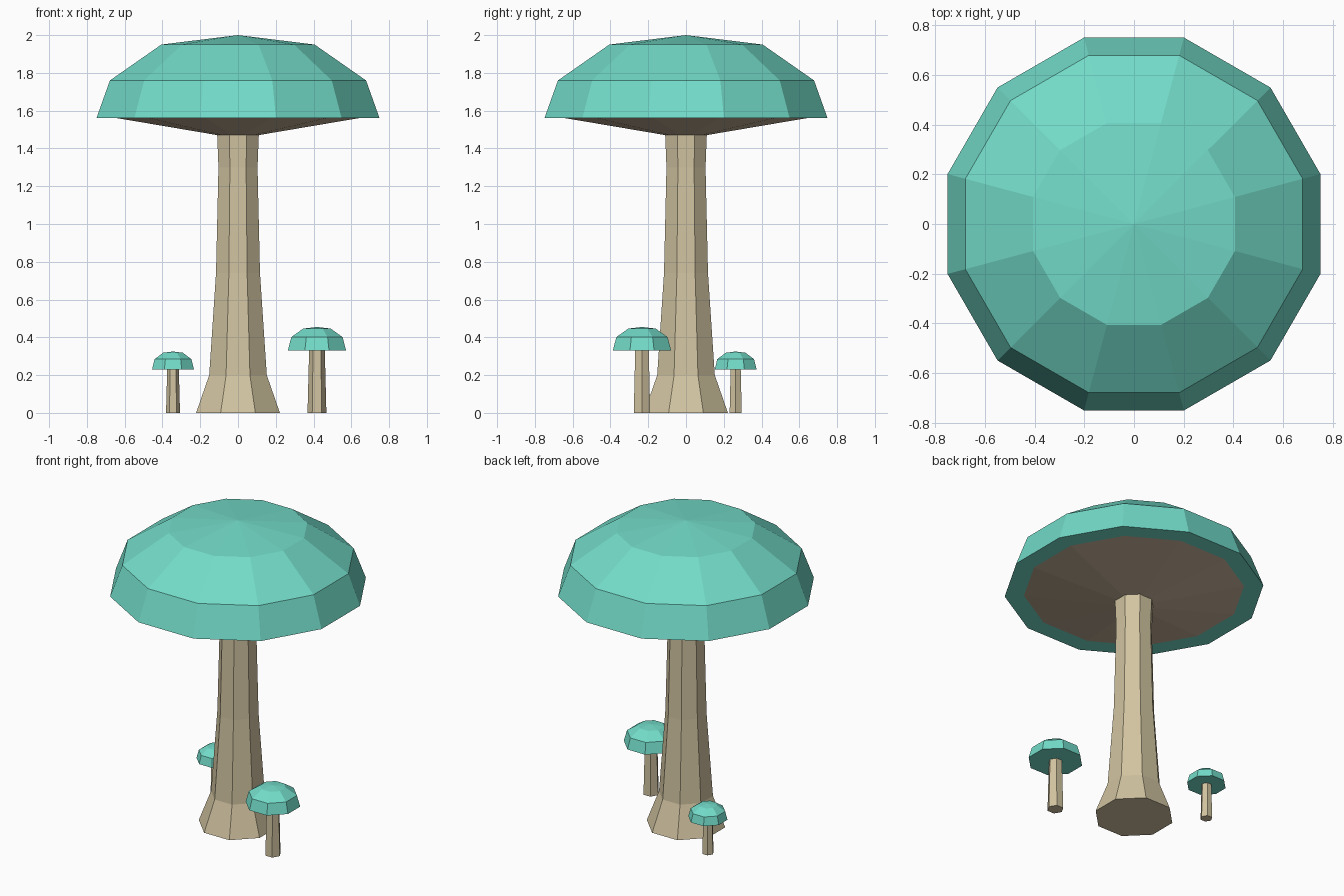
import bpy
import bmesh
from math import cos, sin, pi

cube = bpy.data.objects.get("Cube")
if cube:
    bpy.data.objects.remove(cube, do_unlink=True)


def make_material(name, rgb):
    mat = bpy.data.materials.new(name)
    mat.use_nodes = True
    colour = (*rgb, 1.0)
    mat.diffuse_color = colour
    mat.node_tree.nodes["Principled BSDF"].inputs["Base Color"].default_value = colour
    return mat


TEAL = make_material("teal cap", (0.17, 0.71, 0.58))
CREAM = make_material("cream stem", (0.64, 0.55, 0.355))
BROWN = make_material("gill tan", (0.58, 0.46, 0.33))


def lathe(name, profile, sides, turn, mat, centre=(0, 0), close_start=True):
    """Flat-shaded solid of revolution; a zero radius makes a point."""
    bm = bmesh.new()
    rings = []
    for r, z in profile:
        count = sides if r > 0 else 1
        rings.append([bm.verts.new((r * cos(turn + 2 * pi * i / sides),
                                    r * sin(turn + 2 * pi * i / sides), z))
                      for i in range(count)])
    for low, high in zip(rings, rings[1:]):
        for i in range(sides):
            j = (i + 1) % sides
            if len(high) == 1:
                bm.faces.new((low[i], low[j], high[0]))
            else:
                bm.faces.new((low[i], low[j], high[j], high[i]))
    if close_start:
        bm.faces.new(rings[0][::-1])
    if len(rings[-1]) > 1:
        bm.faces.new(rings[-1])
    bmesh.ops.recalc_face_normals(bm, faces=bm.faces[:])
    mesh = bpy.data.meshes.new(name)
    bm.to_mesh(mesh)
    bm.free()
    mesh.materials.append(mat)
    obj = bpy.data.objects.new(name, mesh)
    obj.location = (*centre, 0)
    bpy.context.collection.objects.link(obj)
    return obj


# Large mushroom: flared stem, domed cap with a flat rim, shallow gills
lathe("main_stem", [(0.24, 0), (0.165, 0.2), (0.126, 0.74), (0.112, 1.3), (0.12, 1.49)],
      8, pi / 8, CREAM)
lathe("main_cap", [(0.66, 1.56), (0.776, 1.56), (0.702, 1.76), (0.42, 1.95), (0, 2)],
      12, pi / 12, TEAL, close_start=False)
gills = lathe("main_gills", [(0.11, 1.47), (0.66, 1.56)], 12, pi / 12, BROWN)


# Small mushrooms beside the stem
def small_mushroom(name, centre, stem_r, cap_r, cap_z, top_z):
    lathe(name + "_stem", [(stem_r, 0), (stem_r * 0.82, cap_z + 0.02)], 6, 0, CREAM, centre)
    rise = top_z - cap_z
    dome = [(1, 0), (0.88, 0.57), (0.47, 0.93), (0, 1)]
    lathe(name + "_cap", [(cap_r * r, cap_z + rise * h) for r, h in dome],
          8, pi / 8, TEAL, centre)


small_mushroom("tall_sprout", (0.418, -0.233), 0.05, 0.167, 0.33, 0.455)
small_mushroom("short_sprout", (-0.344, 0.263), 0.037, 0.12, 0.23, 0.325)
